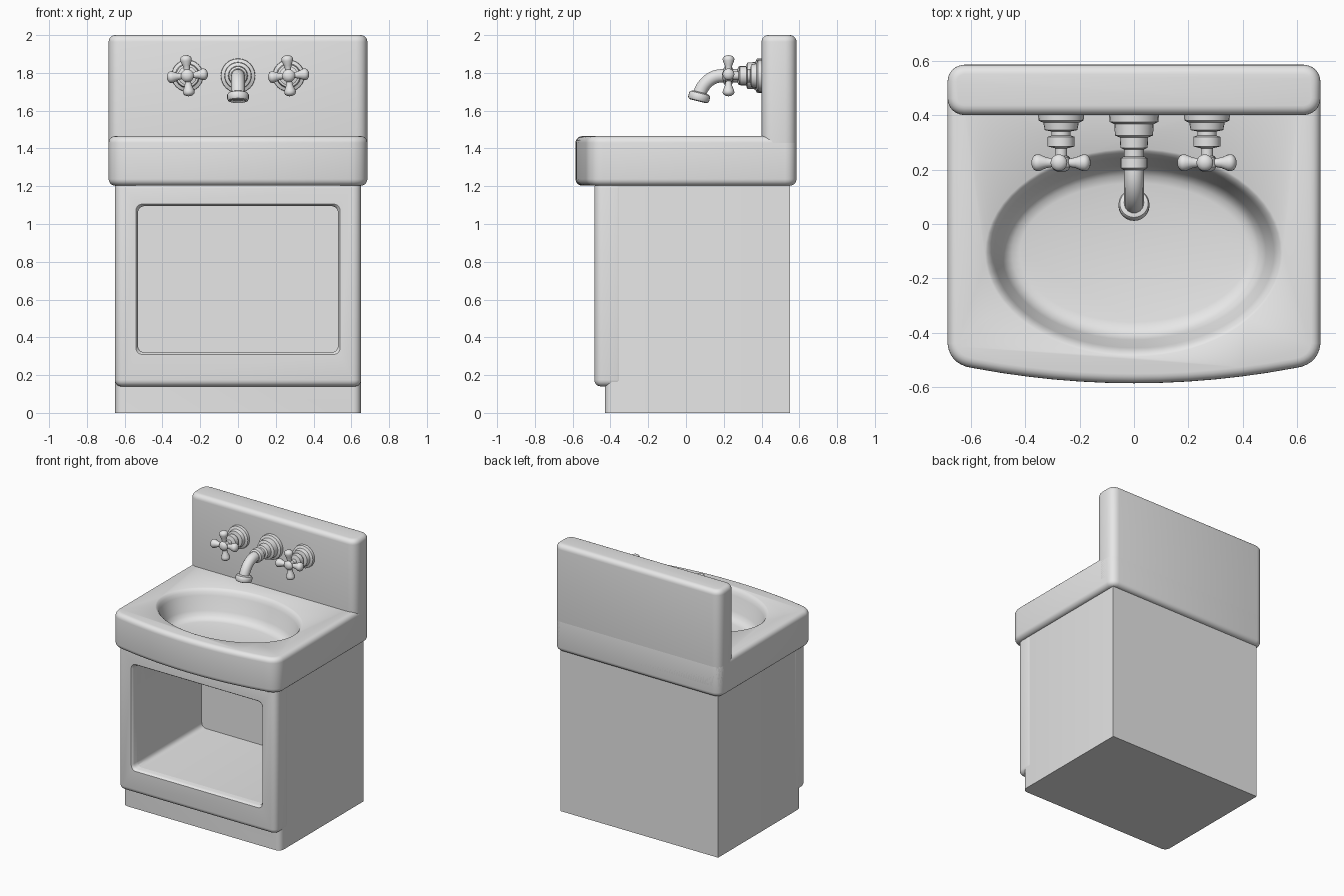
import bpy, bmesh, math
from mathutils import Vector, Matrix

if "Cube" in bpy.data.objects:
    bpy.data.objects.remove(bpy.data.objects["Cube"], do_unlink=True)

grey = bpy.data.materials.new("plain grey")
grey.use_nodes = True
grey.diffuse_color = (0.8, 0.8, 0.8, 1)
grey.node_tree.nodes["Principled BSDF"].inputs["Base Color"].default_value = (0.8, 0.8, 0.8, 1)


def activate(obj):
    bpy.ops.object.select_all(action='DESELECT')
    obj.select_set(True)
    bpy.context.view_layer.objects.active = obj


def finish(obj, angle=35):
    activate(obj)
    for mod in list(obj.modifiers):
        bpy.ops.object.modifier_apply(modifier=mod.name)
    bpy.ops.object.shade_smooth_by_angle(angle=math.radians(angle))


def loft(name, rings):
    """Closed solid skinned through equal-sized rings of points."""
    bm = bmesh.new()
    loops = [[bm.verts.new(p) for p in ring] for ring in rings]
    n = len(loops[0])
    for a, b in zip(loops, loops[1:]):
        for i in range(n):
            j = (i + 1) % n
            bm.faces.new((a[i], a[j], b[j], b[i]))
    bm.faces.new(loops[0][::-1])
    bm.faces.new(loops[-1])
    bmesh.ops.recalc_face_normals(bm, faces=bm.faces)
    mesh = bpy.data.meshes.new(name)
    bm.to_mesh(mesh)
    bm.free()
    mesh.materials.append(grey)
    obj = bpy.data.objects.new(name, mesh)
    bpy.context.collection.objects.link(obj)
    return obj


def rounded(corners, steps=6):
    """Outline from (x, y, radius) corners; radius 0 stays sharp."""
    out = []
    for i, (x, y, r) in enumerate(corners):
        p = Vector((x, y))
        if not r:
            out.append(p)
            continue
        before = Vector(corners[i - 1][:2])
        after = Vector(corners[(i + 1) % len(corners)][:2])
        a = p + (before - p).normalized() * r
        b = p + (after - p).normalized() * r
        for k in range(steps + 1):
            t = k / steps
            out.append(a * (1 - t) ** 2 + p * 1.6 * t * (1 - t) + b * t ** 2
                       + (a + b) * 0.2 * t * (1 - t))
    return out


def rectangle(x, y0, y1, r_front, r_back):
    return rounded([(-x, y0, r_front), (x, y0, r_front), (x, y1, r_back), (-x, y1, r_back)])


def prism(name, outline, z0, z1, bevel=0):
    obj = loft(name, [[(p.x, p.y, z) for p in outline] for z in (z0, z1)])
    if bevel:
        mod = obj.modifiers.new("round edges", 'BEVEL')
        mod.width = bevel
        mod.segments = 5
        mod.limit_method = 'ANGLE'
        mod.angle_limit = math.radians(50)
        mod.use_clamp_overlap = False
    return obj


def cut(obj, cutter):
    mod = obj.modifiers.new("opening", 'BOOLEAN')
    mod.operation = 'DIFFERENCE'
    mod.solver = 'EXACT'
    mod.object = cutter


def lathe(name, origin, axis, profile, sides=24):
    """Turned part; profile is (distance along axis, radius)."""
    turn = Matrix.Translation(origin) @ Vector(axis).to_track_quat('Z', 'Y').to_matrix().to_4x4()
    angles = [math.tau * i / sides for i in range(sides)]
    obj = loft(name, [[turn @ Vector((r * math.cos(a), r * math.sin(a), d)) for a in angles]
                      for d, r in profile])
    finish(obj)
    return obj


# Cabinet: recessed base, rounded front panel, open compartment
body = prism("cabinet_body", rectangle(0.65, -0.43, 0.55, 0.04, 0), 0, 1.22)
panel = prism("cabinet_front", rectangle(0.652, -0.485, -0.33, 0.045, 0), 0.14, 1.225, 0.035)

lip = [(-0.55, 0.03), (-0.49, 0.016), (-0.484, 0.01), (-0.476, 0.004), (-0.465, 0), (0.33, 0)]
rings = []
for y, grow in lip:
    outline = rectangle(0.53 + grow, 0.32 - grow, 1.095 + grow, 0.035, 0.035)
    rings.append([(p.x, y, p.y) for p in outline])
compartment = loft("compartment_cutter", rings)
compartment.hide_render = True
for part in (panel, body):
    cut(part, compartment)
    finish(part)

# Basin top with bowed front and oval bowl
count = 14
corners = []
for i in range(count + 1):
    u = 2 * i / count - 1
    corners.append((0.685 * u, -0.585 + 0.075 * u * u, 0.07 if i in (0, count) else 0))
corners += [(0.685, 0.585, 0.06), (-0.685, 0.585, 0.06)]
basin = prism("basin", rounded(corners), 1.203, 1.465, 0.035)

bowl_profile = [(1.5, 0.58), (1.468, 0.552), (1.46, 0.538), (1.445, 0.525), (1.42, 0.515),
                (1.32, 0.485), (1.29, 0.47), (1.272, 0.448), (1.265, 0.42)]
bowl = loft("bowl_cutter", [
    [(r * math.cos(math.tau * i / 64), -0.105 + (r - 0.165) * math.sin(math.tau * i / 64), z)
     for i in range(64)] for z, r in bowl_profile])
bowl.hide_render = True
cut(basin, bowl)
finish(basin)

finish(prism("backsplash", rectangle(0.685, 0.4, 0.585, 0.06, 0.06), 1.25, 2.0, 0.035))

for helper in (compartment, bowl):
    bpy.data.objects.remove(helper, do_unlink=True)

# Cross handles on stepped wall flanges
TAP_Z = 1.785
for side, sx in (("right", -1), ("left", 1)):
    x = 0.268 * sx
    lathe(side + "_tap_stem", (x, 0.41, TAP_Z), (0, -1, 0), [
        (0, 0.085), (0.03, 0.083), (0.038, 0.065), (0.065, 0.06), (0.07, 0.035), (0.085, 0.035),
        (0.09, 0.05), (0.125, 0.05), (0.132, 0.022), (0.16, 0.022), (0.165, 0.03),
        (0.2, 0.034), (0.212, 0.026), (0.219, 0.012)])
    for k in range(4):
        a = math.radians(90 * k + 5)
        lathe(f"{side}_tap_arm_{k + 1}", (x, 0.225, TAP_Z), (math.cos(a), 0, math.sin(a)), [
            (0, 0.016), (0.03, 0.015), (0.055, 0.02), (0.078, 0.03), (0.09, 0.031),
            (0.1, 0.026), (0.107, 0.014), (0.109, 0.004)], 16)

# Spout: wall flange, bent pipe with collar, nozzle
lathe("spout_flange", (0, 0.41, TAP_Z), (0, -1, 0), [
    (0, 0.092), (0.035, 0.09), (0.043, 0.072), (0.085, 0.07), (0.092, 0.052),
    (0.13, 0.05), (0.137, 0.036)])
lathe("spout_collar", (0, 0.248, TAP_Z), (0, -1, 0), [
    (0, 0.038), (0.006, 0.049), (0.042, 0.049), (0.05, 0.038)])

curve = bpy.data.curves.new("spout_pipe", 'CURVE')
curve.dimensions = '3D'
curve.bevel_depth = 0.036
curve.bevel_resolution = 5
curve.resolution_u = 10
spline = curve.splines.new('BEZIER')
spline.bezier_points.add(2)
path = [((0.3, TAP_Z), (-0.03, 0)), ((0.19, TAP_Z), (-0.06, 0)), ((0.07, 1.68), (-0.012, -0.055))]
for point, ((y, z), (dy, dz)) in zip(spline.bezier_points, path):
    point.co = (0, y, z)
    point.handle_left = (0, y - dy, z - dz)
    point.handle_right = (0, y + dy, z + dz)
pipe = bpy.data.objects.new("spout_pipe", curve)
bpy.context.collection.objects.link(pipe)
curve.materials.append(grey)
activate(pipe)
bpy.ops.object.convert(target='MESH')
finish(bpy.context.object)

lathe("spout_nozzle", (0, 0.076, 1.698), (0, -0.25, -1), [
    (0, 0.036), (0.006, 0.052), (0.014, 0.057), (0.038, 0.057), (0.046, 0.052), (0.05, 0.042),
    (0.04, 0.032)])
